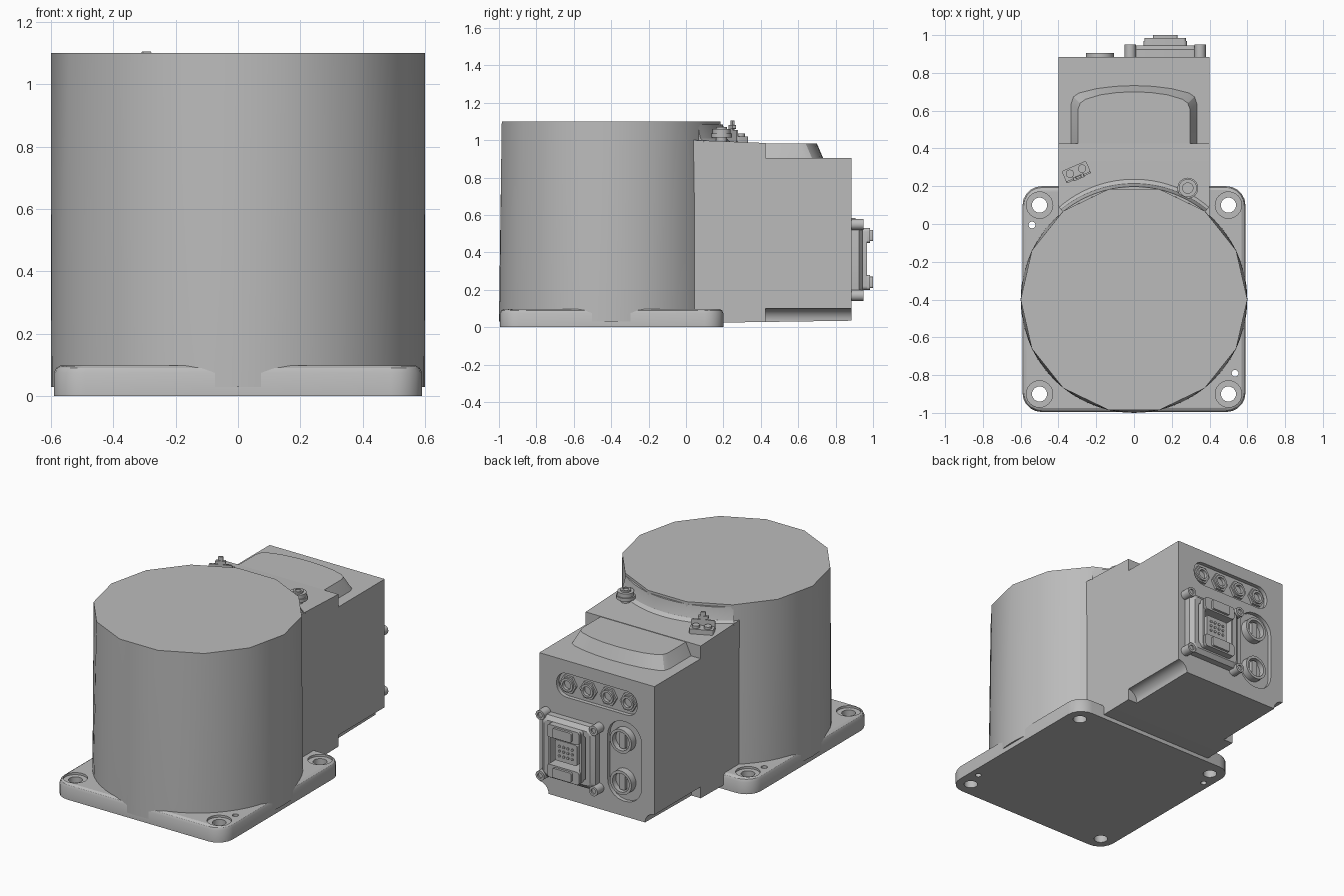
import bpy, bmesh
from math import sin, cos, pi, radians
from mathutils import Matrix

if "Cube" in bpy.data.objects:
    bpy.data.objects.remove(bpy.data.objects["Cube"], do_unlink=True)

GREY = (0.5, 0.5, 0.5, 1)
grey = bpy.data.materials.new("cast grey")
grey.use_nodes = True
grey.diffuse_color = GREY
grey.node_tree.nodes["Principled BSDF"].inputs["Base Color"].default_value = GREY


def circle(cx, cy, r, n=24, a0=0, a1=360):
    full = a1 - a0 == 360
    steps = n if full else n - 1
    return [(cx + r * cos(radians(a0 + (a1 - a0) * i / steps)),
             cy + r * sin(radians(a0 + (a1 - a0) * i / steps))) for i in range(n)]


def rrect(x0, x1, y0, y1, r, n=6):
    pts = []
    for cx, cy, a in ((x1 - r, y1 - r, 0), (x0 + r, y1 - r, 90),
                      (x0 + r, y0 + r, 180), (x1 - r, y0 + r, 270)):
        pts += circle(cx, cy, r, n, a, a + 90)
    return pts


def finish(name, bm):
    bmesh.ops.recalc_face_normals(bm, faces=bm.faces)
    mesh = bpy.data.meshes.new(name)
    bm.to_mesh(mesh)
    bm.free()
    mesh.materials.append(grey)
    ob = bpy.data.objects.new(name, mesh)
    bpy.context.collection.objects.link(ob)
    return ob


def loft(name, axis, *levels):
    """Skin a stack of (outline, height) levels along an axis and cap both ends."""
    place = {"x": lambda a, b, h: (h, a, b),
             "y": lambda a, b, h: (a, h, b),
             "z": lambda a, b, h: (a, b, h)}[axis]
    bm = bmesh.new()
    rings = [[bm.verts.new(place(a, b, h)) for a, b in pts] for pts, h in levels]
    for lo, hi in zip(rings, rings[1:]):
        for i in range(len(lo)):
            j = (i + 1) % len(lo)
            bm.faces.new((lo[i], lo[j], hi[j], hi[i]))
    bm.faces.new(rings[0])
    bm.faces.new(rings[-1])
    return finish(name, bm)


def prism(name, axis, pts, h0, h1):
    return loft(name, axis, (pts, h0), (pts, h1))


def cut(ob, *cutters):
    for c in cutters:
        c.hide_render = True
        mod = ob.modifiers.new("cut", "BOOLEAN")
        mod.operation, mod.solver, mod.object = "DIFFERENCE", "EXACT", c
        bpy.context.view_layer.objects.active = ob
        bpy.ops.object.modifier_apply(modifier=mod.name)
        bpy.data.objects.remove(c, do_unlink=True)


# Mounting flange with rounded corners, counterbored bolt holes and dowel holes
flange = loft("flange", "z",
              (rrect(-.59, .59, -.995, .2, .1), 0),
              (rrect(-.59, .59, -.995, .2, .1), .075),
              (rrect(-.583, .583, -.988, .193, .095), .09),
              (rrect(-.57, .57, -.975, .18, .085), .098))
for x in (-.5, .5):
    for y in (-.9, .1):
        cut(flange, prism("bore", "z", circle(x, y, .07), .085, .2),
            prism("hole", "z", circle(x, y, .04), -.1, .2))
for x, y in ((-.54, -.005), (.535, -.79)):
    cut(flange, prism("dowel", "z", circle(x, y, .018, 16), -.1, .2))

# Drum: coarse polygon at the top blending to a round foot
SIDES, SPLIT = 14, 4
bm = bmesh.new()
top = [bm.verts.new((x, y, 1.1)) for x, y in circle(0, -.4, .6, SIDES)]
foot = [bm.verts.new((x, y, .03)) for x, y in circle(0, -.4, .6, SIDES * SPLIT)]
for i in range(SIDES):
    nxt = top[(i + 1) % SIDES]
    arc = [foot[(i * SPLIT + k) % len(foot)] for k in range(SPLIT + 1)]
    half = SPLIT // 2
    for k in range(SPLIT):
        bm.faces.new((arc[k], arc[k + 1], top[i] if k < half else nxt))
    bm.faces.new((arc[half], nxt, top[i]))
bm.faces.new(top)
bm.faces.new(foot[::-1])
drum = finish("drum", bm)

# Rear housing with grooved lower edges and sunken port panels
housing = prism("housing", "x", [(-.3, .025), (.2, .025), (.885, .035), (.885, .905),
                                 (.425, .905), (.425, .985), (.05, 1.0), (-.3, 1.0)], -.4, .4)
for s in (-1, 1):
    cut(housing, prism("groove", "y", circle(s * .4, .035, .065, 32), .425, 1))
cut(housing, prism("panel", "y", rrect(-.28, .28, .675, .825, .07), .86, 1),
    prism("panel", "y", rrect(-.31, -.075, .13, .63, .11), .86, 1),
    prism("panel", "y", rrect(.03, .3, .18, .55, .03), .82, 1))


# Sloped hump on the housing top
def hump(w, side, mid):
    half = [(w, .42), (w, side - .05), (w - .012, side - .015), (w - .04, side + .005),
            (w * .6, side + (mid - side) * .64), (w * .3, side + (mid - side) * .91)]
    return half + [(0, mid)] + [(-x, y) for x, y in reversed(half)]


loft("hump", "z", (hump(.335, .69, .735), .9), (hump(.297, .655, .7), .982))

# Fillet between drum and housing top
fillet = []
for r, z in ((.64, .99), (.615, 1.01), (.603, 1.05), (.598, 1.085)):
    fillet.append((circle(0, -.4, r, 24, 51, 129) + circle(0, -.4, .5, 24, 129, 51), z))
loft("drum_fillet", "z", *fillet)


# Hollow sockets on the rear face
def socket(name, x, z, r, bore, y0, y1, deep, n=24):
    loft(name, "y", (circle(x, z, r, n), y0), (circle(x, z, r, n), y1),
         (circle(x, z, bore, n), y1), (circle(x, z, bore, n), deep))


for x in (-.21, -.07, .07, .21):
    socket("signal_port_nut", x, .75, .058, .045, .855, .875, .865, 6)
    socket("signal_port", x, .75, .042, .028, .855, .885, .865)
for z in (.25, .51):
    socket("air_port", -.18, z, .075, .058, .855, .905, .87)
    prism("air_port_key", "y", rrect(-.2, -.16, z - .05, z + .05, .01), .86, .89)


# Large multi-pin connector
def frame_ring(d, r):
    return rrect(-.02 + d, .35 - d, .165 + d, .555 - d, r)


loft("connector_frame", "y", (frame_ring(0, .04), .88), (frame_ring(0, .04), .925),
     (frame_ring(.025, .03), .945), (frame_ring(.055, .02), .945), (frame_ring(.055, .02), .88))
for x in (-.02, .35):
    for z in (.17, .55):
        socket("frame_screw", x, z, .03, .016, .88, .95, .94, 16)
socket_ring = [rrect(.05 + d, .28 - d, .2 + d, .53 - d, .02) for d in (0, .012)]
loft("connector_collar", "y", (socket_ring[0], .88), (socket_ring[0], .968),
     (socket_ring[1], .968), (socket_ring[1], .885))
for z0, z1 in ((.2, .28), (.45, .53)):
    prism("latch", "y", rrect(.055, .275, z0, z1, .015), .88, .985)
    prism("latch_tab", "y", rrect(.1, .23, z0 + .01, z1 - .01, .01), .95, 1.0)
prism("pin_block", "y", rrect(.09, .24, .3, .43, .01), .88, .955)
for i in range(4):
    for z in (.335, .365, .395):
        prism("pin", "y", circle(.12 + .03 * i, z, .008, 8), .95, .962)

# Ground screw on the housing shoulder
for r, z0, z1 in ((.03, .98, 1.03), (.055, 1.015, 1.035), (.048, 1.035, 1.06)):
    prism("ground_screw", "z", circle(.285, .19, r), z0, z1)
socket("ground_screw_rim", 0, 0, .03, .018, 0, .01, .004)
rim = bpy.context.collection.objects["ground_screw_rim"]
rim.data.transform(Matrix.Translation((.285, .19, 1.06)) @ Matrix.Rotation(pi / 2, 4, "X"))

# Angled bracket with two screws and an upright tab
parts = [prism("bracket_base", "z", rrect(-.07, .07, -.03, .035, .01), .98, 1.02),
         prism("bracket_wall", "y", rrect(-.07, .07, .99, 1.055, .01), -.035, -.025),
         prism("bracket_stem", "y", rrect(-.015, .015, 1.04, 1.105, .005), -.035, -.023),
         prism("bracket_tab", "y", rrect(-.03, .03, 1.06, 1.08, .005), -.04, -.02)]
for x in (-.035, .035):
    parts.append(prism("bracket_screw", "z", circle(x, .005, .022, 16), 1.01, 1.035))
for p in parts:
    p.data.transform(Matrix.Translation((-.305, .275, 0)) @ Matrix.Rotation(radians(23), 4, "Z"))

# Smooth the curved faces and keep the edges sharp
bpy.ops.object.select_all(action="DESELECT")
for ob in bpy.context.collection.objects:
    if ob.type == "MESH" and ob.data.materials and ob.data.materials[0] == grey:
        ob.select_set(True)
        bpy.context.view_layer.objects.active = ob
bpy.ops.object.shade_smooth_by_angle(angle=radians(30))
